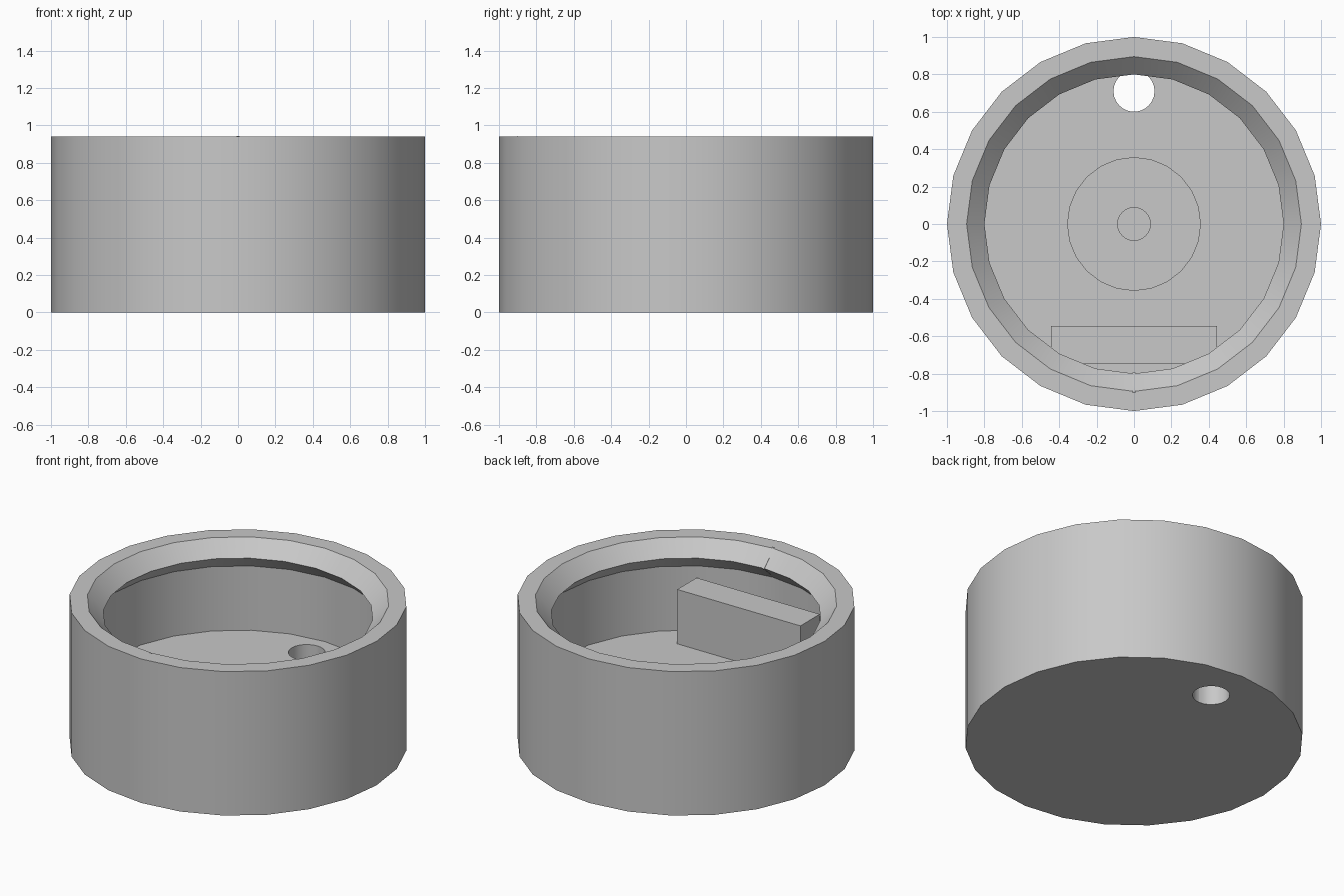
import bpy, bmesh, math
from mathutils import Vector

SEGMENTS = 24
HEIGHT, FLOOR = 0.94, 0.33

default = bpy.data.objects.get("Cube")
if default:
    bpy.data.objects.remove(default, do_unlink=True)

# Single grey plastic
grey = bpy.data.materials.new("grey plastic")
grey.use_nodes = True
colour = (0.58, 0.58, 0.58, 1)
grey.diffuse_color = colour
grey.node_tree.nodes["Principled BSDF"].inputs["Base Color"].default_value = colour


def make_object(name, bm):
    bmesh.ops.recalc_face_normals(bm, faces=bm.faces[:])
    mesh = bpy.data.meshes.new(name)
    bm.to_mesh(mesh)
    bm.free()
    mesh.materials.append(grey)
    obj = bpy.data.objects.new(name, mesh)
    bpy.context.collection.objects.link(obj)
    return obj


def lathe(name, profile):
    bm = bmesh.new()
    verts = [bm.verts.new((r, 0, z)) for r, z in profile]
    edges = [bm.edges.new(pair) for pair in zip(verts, verts[1:])]
    bmesh.ops.spin(bm, geom=verts + edges, cent=(0, 0, 0), axis=(0, 0, 1),
                   angle=math.tau, steps=SEGMENTS, use_duplicate=False)
    bmesh.ops.remove_doubles(bm, verts=bm.verts[:], dist=0.0001)
    return make_object(name, bm)


def prism(name, outline, half_width):
    # Side outline in y and z, extruded symmetrically along x
    bm = bmesh.new()
    face = bm.faces.new([bm.verts.new((-half_width, y, z)) for y, z in outline])
    new = bmesh.ops.extrude_face_region(bm, geom=[face])["geom"]
    moved = [v for v in new if isinstance(v, bmesh.types.BMVert)]
    bmesh.ops.translate(bm, verts=moved, vec=Vector((2 * half_width, 0, 0)))
    return make_object(name, bm)


# Round bowl with a thick floor, V-shaped inner lip and central socket
bowl = lathe("bowl", [
    (0, 0), (1, 0), (1, HEIGHT), (0.895, HEIGHT), (0.8, 0.845), (0.895, 0.75),
    (0.895, FLOOR), (0.355, FLOOR), (0.355, 0.23), (0.09, 0.23), (0.09, FLOOR),
    (0, FLOOR)])

# Drain hole through the floor at the back
cutter = lathe("hole_cutter", [(0, -0.1), (0.11, -0.1), (0.11, 0.5), (0, 0.5)])
cutter.location.y = 0.71
cutter.hide_render = True
cut = bowl.modifiers.new("drain hole", "BOOLEAN")
cut.operation = "DIFFERENCE"
cut.solver = "EXACT"
cut.object = cutter
bpy.context.view_layer.update()
bpy.ops.object.select_all(action="DESELECT")
bowl.select_set(True)
bpy.context.view_layer.objects.active = bowl
bpy.ops.object.modifier_apply(modifier=cut.name)
bpy.data.objects.remove(cutter, do_unlink=True)
bpy.ops.object.shade_smooth_by_angle(angle=math.radians(30))

# Rectangular block standing on the floor near the front
prism("inner_block", [(-0.745, FLOOR - 0.01), (-0.545, FLOOR - 0.01),
                      (-0.545, 0.685), (-0.745, 0.685)], 0.445)

# Thin rib following the lip at the front
prism("lip_rib", [(-0.9, 0.943), (-0.793, 0.845), (-0.9, 0.747)], 0.008)
